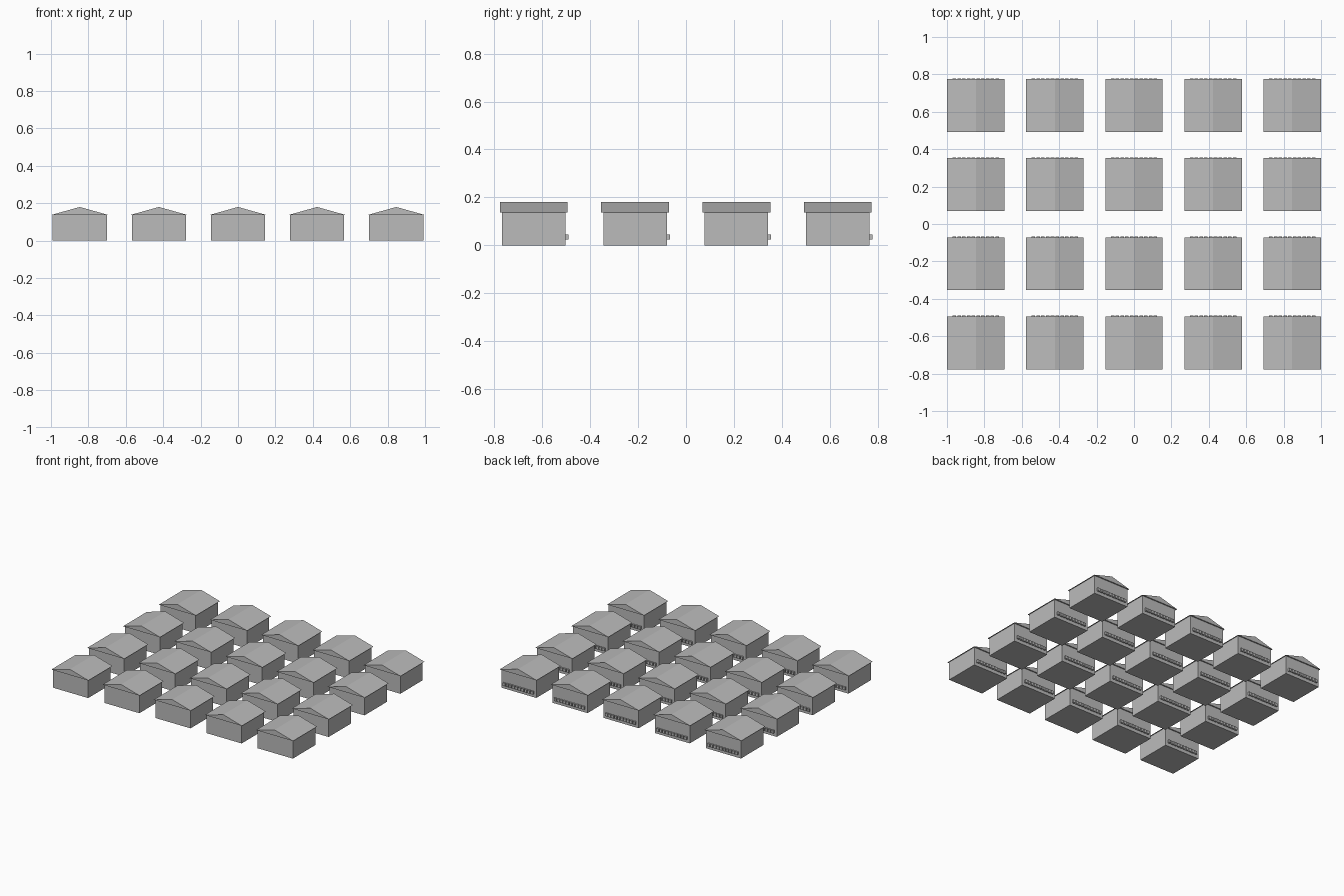
import bpy
import bmesh
from mathutils import Matrix, Vector

cube = bpy.data.objects.get("Cube")
if cube:
    bpy.data.objects.remove(cube, do_unlink=True)

COLS, ROWS, PITCH = 5, 4, 0.423
WALL_W, WALL_D, WALL_H = 0.29, 0.265, 0.137
ROOF_W, ROOF_D, RIDGE = 0.307, 0.283, 0.18
VENTS, VENT_W, VENT_STEP = 10, 0.019, 0.0255

grey = bpy.data.materials.new("plain_grey")
grey.use_nodes = True
color = (0.5, 0.5, 0.5, 1)
grey.diffuse_color = color
grey.node_tree.nodes["Principled BSDF"].inputs["Base Color"].default_value = color


def add_box(bm, center, size):
    matrix = Matrix.Translation(center) @ Matrix.Diagonal(Vector(size)).to_4x4()
    bmesh.ops.create_cube(bm, size=1, matrix=matrix)


def finish(bm, name):
    bmesh.ops.recalc_face_normals(bm, faces=bm.faces)
    mesh = bpy.data.meshes.new(name)
    bm.to_mesh(mesh)
    bm.free()
    mesh.materials.append(grey)
    return mesh


# Box walls
bm = bmesh.new()
add_box(bm, (0, 0, WALL_H / 2), (WALL_W, WALL_D, WALL_H))
walls = finish(bm, "walls")

# Overhanging gable roof, extruded from its end triangle
bm = bmesh.new()
profile = [(-ROOF_W / 2, WALL_H), (ROOF_W / 2, WALL_H), (0, RIDGE)]
gable = bm.faces.new([bm.verts.new((x, -ROOF_D / 2, z)) for x, z in profile])
result = bmesh.ops.extrude_face_region(bm, geom=[gable], use_keep_orig=True)
moved = [v for v in result["geom"] if isinstance(v, bmesh.types.BMVert)]
bmesh.ops.translate(bm, verts=moved, vec=(0, ROOF_D, 0))
roof = finish(bm, "gable_roof")

# Row of small vent boxes low on the back wall
bm = bmesh.new()
for i in range(VENTS):
    x = (i - (VENTS - 1) / 2) * VENT_STEP
    add_box(bm, (x, WALL_D / 2 + 0.006, 0.035), (VENT_W, 0.013, 0.022))
vents = finish(bm, "back_vents")

# Grid of identical houses sharing the same meshes
for row in range(ROWS):
    for col in range(COLS):
        place = ((col - (COLS - 1) / 2) * PITCH, (row - (ROWS - 1) / 2) * PITCH - 0.001, 0)
        for mesh in (walls, roof, vents):
            obj = bpy.data.objects.new(f"{mesh.name}_{row + 1}_{col + 1}", mesh)
            obj.location = place
            bpy.context.collection.objects.link(obj)
